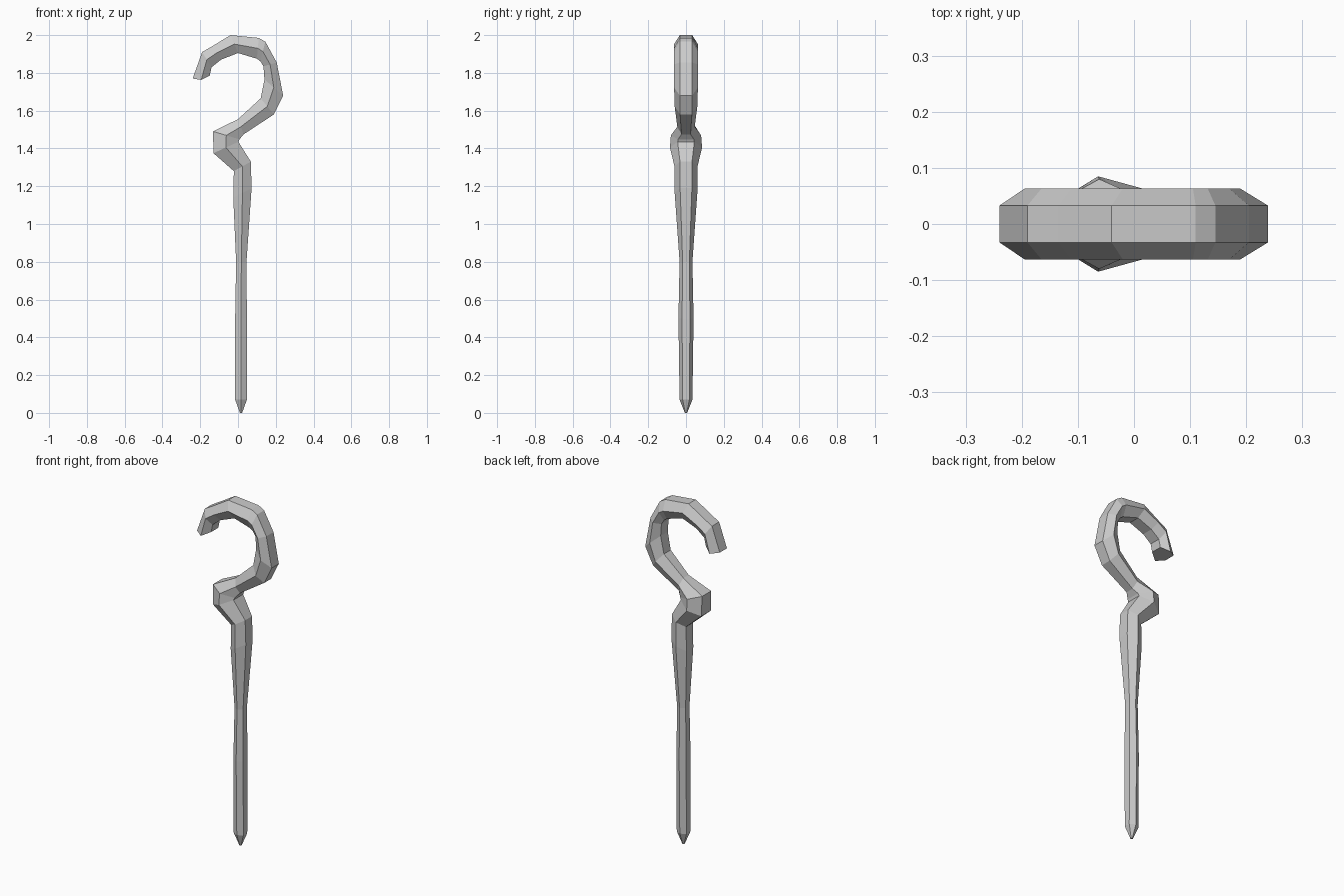
import bpy, bmesh

# Ring stations along the staff: left/inner edge (x, z), right/outer edge (x, z), half depth in y.
# On the hook the "left" edge becomes the inside of the curl.
shaft = [
    (0.010, 0.00, 0.022, 0.00, 0.006),   # pointed foot
    (-0.015, 0.07, 0.047, 0.07, 0.034),
    (-0.015, 0.50, 0.047, 0.50, 0.040),
    (-0.010, 0.80, 0.045, 0.80, 0.034),
    (-0.025, 1.14, 0.072, 1.19, 0.060),
    (-0.022, 1.28, 0.068, 1.33, 0.061),
]
knot = [
    (-0.130, 1.375, 0.002, 1.435, 0.085),
    (-0.132, 1.49, 0.008, 1.448, 0.080),
    (0.000, 1.555, 0.030, 1.475, 0.046),
]
hook = [
    (0.120, 1.665, 0.190, 1.580, 0.060),
    (0.140, 1.765, 0.239, 1.680, 0.063),
    (0.135, 1.835, 0.205, 1.855, 0.063),
    (0.118, 1.862, 0.145, 1.965, 0.063),
    (0.100, 1.875, 0.110, 1.985, 0.063),
    (0.000, 1.905, -0.040, 2.000, 0.063),
    (-0.090, 1.870, -0.135, 1.942, 0.063),
    (-0.140, 1.830, -0.190, 1.910, 0.063),
    (-0.150, 1.785, -0.240, 1.770, 0.063),
]

# Hexagonal section: (fraction from left to right edge, fraction of half depth)
HEX = [(0, -0.52), (0.5, -1), (1, -0.52), (1, 0.52), (0.5, 1), (0, 0.52)]


def sweep(name, rings):
    bm = bmesh.new()
    loops = []
    for ax, az, bx, bz, ry in rings:
        loops.append([bm.verts.new((ax + (bx - ax) * t, ry * d, az + (bz - az) * t))
                      for t, d in HEX])
    for lo, hi in zip(loops, loops[1:]):
        for i in range(6):
            j = (i + 1) % 6
            bm.faces.new((lo[i], lo[j], hi[j], hi[i]))
    bm.faces.new(loops[0][::-1])
    # slightly bulging hook end
    for i in (1, 4):
        loops[-1][i].co.z -= 0.015
    bm.faces.new(loops[-1])
    bmesh.ops.recalc_face_normals(bm, faces=bm.faces)
    mesh = bpy.data.meshes.new(name)
    bm.to_mesh(mesh)
    bm.free()
    ob = bpy.data.objects.new(name, mesh)
    bpy.context.collection.objects.link(ob)
    return ob


# One continuous carved staff: shaft, knot and hook
sweep("hooked_staff", shaft + knot + hook)
